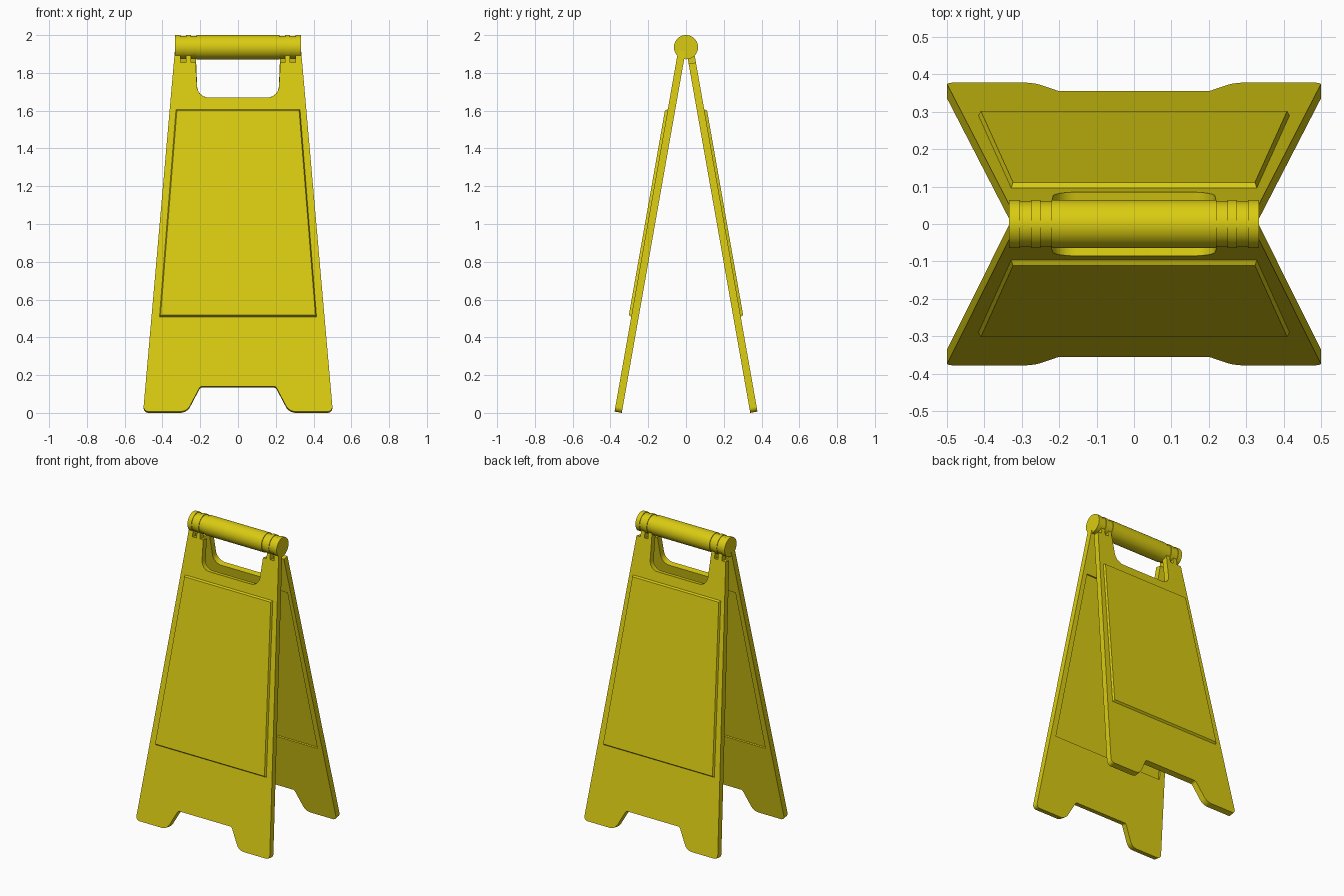
import bpy, bmesh, math
from mathutils import Vector

cube = bpy.data.objects.get("Cube")
if cube:
    bpy.data.objects.remove(cube, do_unlink=True)

TILT = math.radians(10)
THICK = 0.039
FOOT_Y = 0.34
AXLE_Z = 1.936

yellow = bpy.data.materials.new("yellow plastic")
yellow.use_nodes = True
colour = (0.70, 0.60, 0.006, 1)
yellow.diffuse_color = colour
yellow.node_tree.nodes["Principled BSDF"].inputs["Base Color"].default_value = colour


def make_object(name, bm):
    bmesh.ops.recalc_face_normals(bm, faces=bm.faces)
    mesh = bpy.data.meshes.new(name)
    bm.to_mesh(mesh)
    bm.free()
    mesh.materials.append(yellow)
    obj = bpy.data.objects.new(name, mesh)
    bpy.context.collection.objects.link(obj)
    return obj


def smooth(obj):
    bpy.ops.object.select_all(action='DESELECT')
    obj.select_set(True)
    bpy.context.view_layer.objects.active = obj
    bpy.ops.object.shade_smooth_by_angle(angle=math.radians(30))


def rounded(corners, steps=6):
    """Fillet the corners (x, z, radius) of a closed outline."""
    out = []
    for i, (x, z, r) in enumerate(corners):
        p = Vector((x, z))
        if not r:
            out.append(p)
            continue
        a = (Vector(corners[i - 1][:2]) - p).normalized()
        b = (Vector(corners[(i + 1) % len(corners)][:2]) - p).normalized()
        half = a.angle(b) / 2
        centre = p + (a + b).normalized() * (r / math.sin(half))
        start = p + a * (r / math.tan(half)) - centre
        end = p + b * (r / math.tan(half)) - centre
        for k in range(steps + 1):
            d = start.lerp(end, k / steps).normalized()
            out.append(centre + d * r)
    return out


def mirrored(half):
    return half + [(-x, z, r) for x, z, r in reversed(half)]


def slab(name, outline, w0, w1, side, taper=1.0):
    """Extrude an outline between two depths in the leaning plane of a panel."""
    def place(p, w):
        v = (p.y - THICK * math.sin(TILT)) / math.cos(TILT)
        y = FOOT_Y - v * math.sin(TILT) + w * math.cos(TILT)
        return (p.x, side * y, v * math.cos(TILT) + w * math.sin(TILT))

    bm = bmesh.new()
    mid = sum(outline, Vector((0, 0))) / len(outline)
    inner = [bm.verts.new(place(p, w0)) for p in outline]
    outer = [bm.verts.new(place(mid + (p - mid) * taper, w1)) for p in outline]
    bm.faces.new(inner)
    bm.faces.new(outer)
    n = len(outline)
    for i in range(n):
        j = (i + 1) % n
        bm.faces.new((inner[i], inner[j], outer[j], outer[i]))
    return make_object(name, bm)


# Panel outlines: feet and arch, hinge arms, hand hole
feet = [(0.2, 0.14, 0.015), (0.27, 0.007, 0.06), (0.502, 0.007, 0.025)]
hole = [(0.214, 1.67, 0.06)]
cuts = (0.305, 0.275, 0.25)
HIGH, LOW = 1.92, 1.855


def arms(first, second):
    pts = [(0.334, first, 0)]
    for x, (a, b) in zip(cuts, ((first, second), (second, first), (first, second))):
        pts += [(x, a, 0), (x, b, 0)]
    return pts + [(0.224, second, 0)]


sign_area = rounded([(-0.418, 0.505, 0), (0.418, 0.505, 0),
                     (0.33, 1.61, 0), (-0.33, 1.61, 0)])

for label, side, heights in (("front", -1, (HIGH, LOW)), ("back", 1, (LOW, HIGH))):
    outline = rounded(mirrored(feet + arms(*heights) + hole))
    panel = slab(label + "_panel", outline, 0, THICK, side)

    # Recess on the inside of the panel
    cutter = slab(label + "_cutter", sign_area, -0.02, 0.012, side)
    cutter.hide_render = True
    bpy.context.view_layer.objects.active = panel
    mod = panel.modifiers.new("recess", 'BOOLEAN')
    mod.operation = 'DIFFERENCE'
    mod.solver = 'EXACT'
    mod.object = cutter
    bpy.ops.object.modifier_apply(modifier=mod.name)
    bpy.data.objects.remove(cutter, do_unlink=True)
    smooth(panel)

    # Raised sign area on the outside
    slab(label + "_sign_plate", sign_area, THICK - 0.005, THICK + 0.014, side, 0.98)

# Hinge bar: stepped rings turned about the x axis
steps = [(0.334, 0.064), (0.305, 0.060), (0.275, 0.064), (0.25, 0.060), (0.22, 0.064)]
half = []
for i, (x, r) in enumerate(steps):
    if i:
        half.append((x, steps[i - 1][1]))
    half.append((x, r))
profile = half + [(-x, r) for x, r in reversed(half)]
SEGS = 40
bm = bmesh.new()
rings = []
for x, r in profile:
    angles = [2 * math.pi * k / SEGS for k in range(SEGS)]
    rings.append([bm.verts.new((x, r * math.cos(t), AXLE_Z + r * math.sin(t))) for t in angles])
for a, b in zip(rings, rings[1:]):
    for k in range(SEGS):
        m = (k + 1) % SEGS
        bm.faces.new((a[k], a[m], b[m], b[k]))
bm.faces.new(rings[0])
bm.faces.new(rings[-1])
smooth(make_object("hinge_bar", bm))
